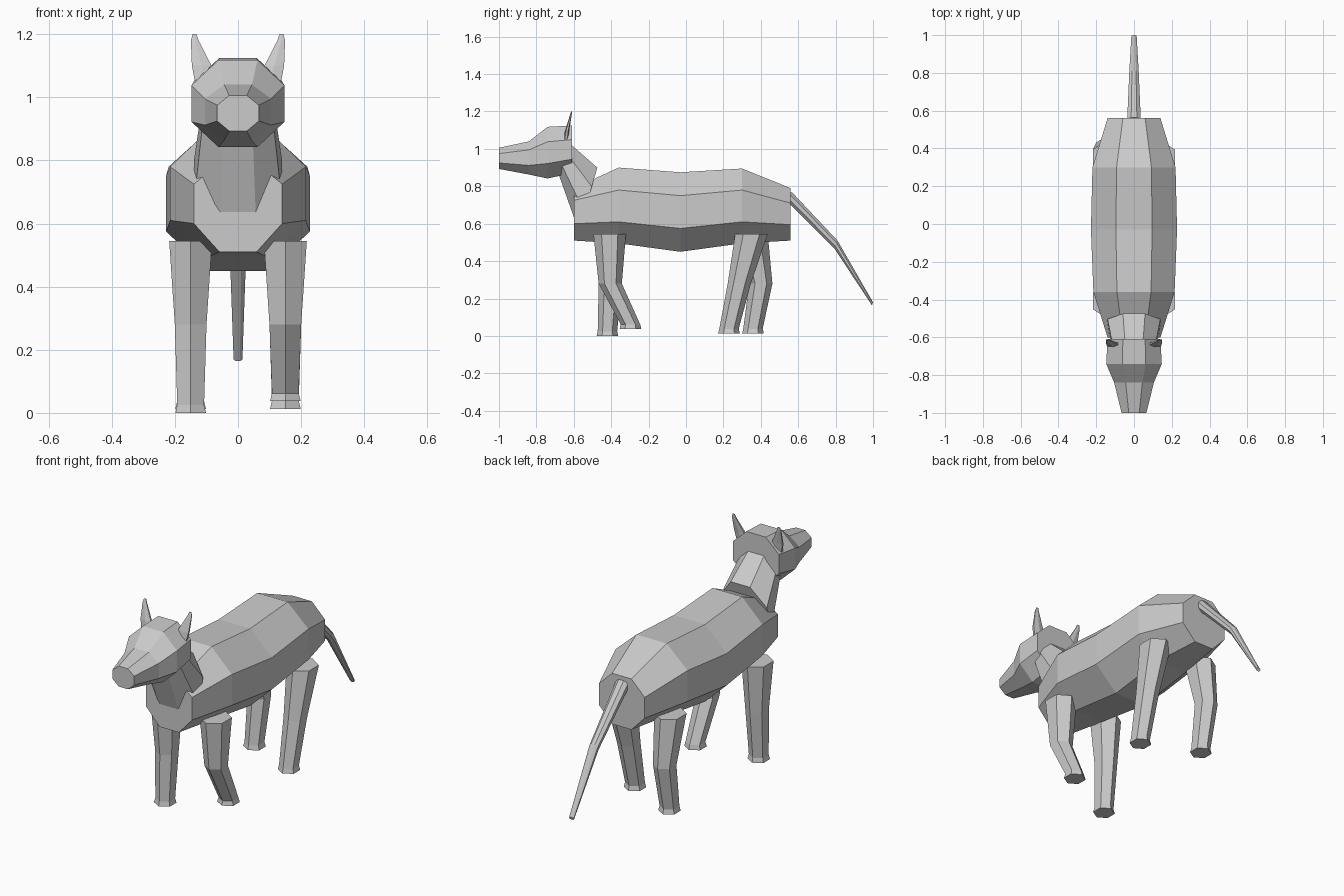
import bpy, bmesh, math
from mathutils import Vector

cube = bpy.data.objects.get("Cube")
if cube:
    bpy.data.objects.remove(cube)

grey = bpy.data.materials.new("plain_grey")
grey.use_nodes = True
colour = (0.6, 0.6, 0.6, 1)
grey.diffuse_color = colour
grey.node_tree.nodes["Principled BSDF"].inputs["Base Color"].default_value = colour


def loft(name, rings):
    """Skin a list of equal-length rings and cap both ends."""
    bm = bmesh.new()
    loops = [[bm.verts.new(p) for p in ring] for ring in rings]
    n = len(loops[0])
    for a, b in zip(loops, loops[1:]):
        for i in range(n):
            j = (i + 1) % n
            bm.faces.new((a[i], a[j], b[j], b[i]))
    bm.faces.new(loops[0])
    bm.faces.new(loops[-1])
    bmesh.ops.recalc_face_normals(bm, faces=bm.faces)
    mesh = bpy.data.meshes.new(name)
    bm.to_mesh(mesh)
    bm.free()
    mesh.materials.append(grey)
    obj = bpy.data.objects.new(name, mesh)
    bpy.context.collection.objects.link(obj)
    return obj


def section(y, w, top, upper, lower, bottom):
    """Upright eight-sided section, widest between lower and upper."""
    half = [(0.42 * w, top), (w, upper), (w, lower), (0.42 * w, bottom)]
    pts = half + [(-x, z) for x, z in reversed(half)]
    return [Vector((x, y, z)) for x, z in pts]


def tilted(w, back, front):
    """Eight-sided section spanned between two (y, z) points."""
    ring = section(0, w, 0, 0.3, 0.7, 1)
    b, f = Vector((0, *back)), Vector((0, *front))
    return [Vector((p.x, 0, 0)) + b.lerp(f, p.z) for p in ring]


def flat_ring(centre, rx, ry, n=6):
    """Horizontal ring with a corner facing forward."""
    return [Vector(centre) + Vector((rx * math.sin(math.tau * i / n),
                                     -ry * math.cos(math.tau * i / n), 0))
            for i in range(n)]


# Torso
loft("torso", [section(*s) for s in (
    (-0.60, 0.14, 0.79, 0.725, 0.60, 0.51),
    (-0.36, 0.215, 0.90, 0.78, 0.61, 0.495),
    (-0.03, 0.228, 0.875, 0.75, 0.575, 0.45),
    (0.30, 0.22, 0.895, 0.78, 0.61, 0.495),
    (0.56, 0.14, 0.79, 0.71, 0.595, 0.51))])

# Neck
loft("neck", [tilted(0.14, (-0.474, 0.90), (-0.573, 0.56)),
              tilted(0.11, (-0.64, 1.045), (-0.69, 0.89))])

# Head and muzzle
loft("head", [section(*s) for s in (
    (-0.61, 0.14, 1.125, 1.05, 0.945, 0.87),
    (-0.74, 0.147, 1.118, 1.038, 0.922, 0.842),
    (-0.84, 0.105, 1.04, 0.995, 0.912, 0.863),
    (-1.00, 0.066, 1.006, 0.975, 0.925, 0.893))])

# Ears
for side, s in (("left", 1), ("right", -1)):
    loft(side + "_ear", [flat_ring((s * 0.10, -0.642, 1.05), 0.042, 0.013),
                         flat_ring((s * 0.115, -0.635, 1.10), 0.036, 0.011),
                         flat_ring((s * 0.137, -0.616, 1.18), 0.014, 0.005),
                         flat_ring((s * 0.138, -0.612, 1.20), 0.007, 0.002)])

# Tail
loft("tail", [tilted(0.036, (0.565, 0.77), (0.525, 0.735)),
              tilted(0.025, (0.81, 0.51), (0.793, 0.468)),
              tilted(0.014, (1.00, 0.18), (0.994, 0.164))])

# Legs: hip, knee and foot y, then height of the sole
legs = {"front_left_leg": (1, -0.408, -0.405, -0.297, 0.037),
        "front_right_leg": (-1, -0.408, -0.405, -0.42, 0),
        "hind_left_leg": (1, 0.35, 0.285, 0.23, 0.013),
        "hind_right_leg": (-1, 0.35, 0.40, 0.358, 0.013)}
for name, (s, hip, knee, foot, sole) in legs.items():
    x = s * 0.15
    loft(name, [flat_ring((x, hip, 0.545), 0.0785, 0.087),
                flat_ring((x, knee, 0.28), 0.058, 0.062),
                flat_ring((x, foot, sole + 0.025), 0.049, 0.052),
                flat_ring((x, foot, sole), 0.056, 0.058)])
